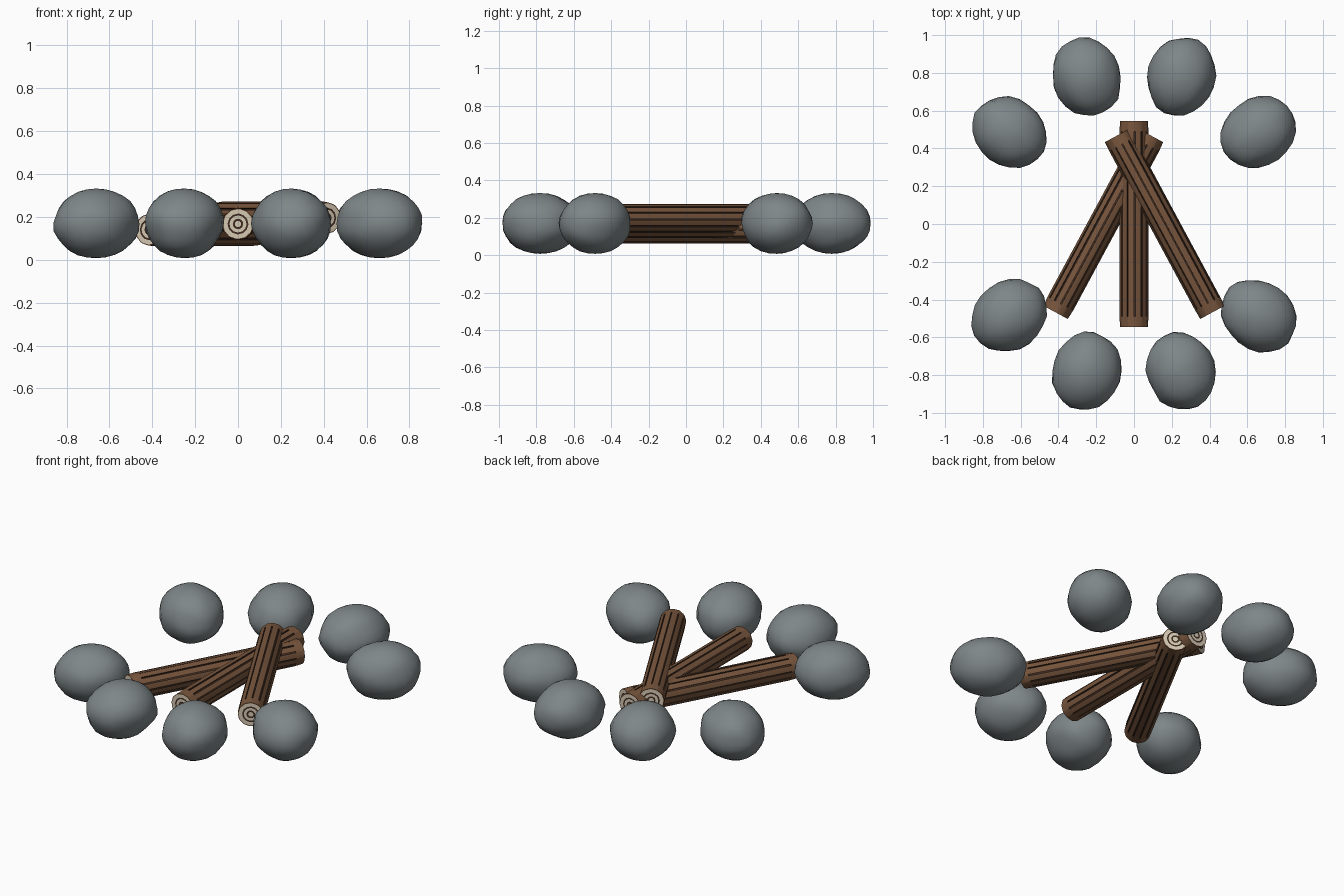
import bpy, bmesh, math, random
from mathutils import Vector, noise

if "Cube" in bpy.data.objects:
    bpy.data.objects.remove(bpy.data.objects["Cube"])


def material(name, rgb):
    m = bpy.data.materials.new(name)
    m.use_nodes = True
    m.diffuse_color = (*rgb, 1)
    shader = next(n for n in m.node_tree.nodes if n.type == "BSDF_PRINCIPLED")
    shader.inputs["Base Color"].default_value = (*rgb, 1)
    shader.inputs["Roughness"].default_value = 0.9
    return m


STONE = material("stone grey", (0.21, 0.24, 0.25))
BARK = material("bark brown", (0.19, 0.093, 0.047))
GROOVE = material("dark bark", (0.05, 0.024, 0.014))
CREAM = material("cut wood", (0.66, 0.58, 0.45))


def finish(name, bm, mats):
    bmesh.ops.recalc_face_normals(bm, faces=bm.faces)
    mesh = bpy.data.meshes.new(name)
    bm.to_mesh(mesh)
    bm.free()
    for m in mats:
        mesh.materials.append(m)
    ob = bpy.data.objects.new(name, mesh)
    bpy.context.collection.objects.link(ob)
    return ob


def smooth(ob, degrees):
    bpy.ops.object.select_all(action="DESELECT")
    ob.select_set(True)
    bpy.context.view_layer.objects.active = ob
    bpy.ops.object.shade_smooth_by_angle(angle=math.radians(degrees))


# Stones: squashed spheres with ridges gathering at the crown
def stone(name, x, y, seed):
    bm = bmesh.new()
    bmesh.ops.create_uvsphere(bm, u_segments=22, v_segments=14, radius=1)
    for v in bm.verts:
        d = v.co.normalized()
        a = math.atan2(d.y, d.x)
        upper = max(0, min(1, d.z + 0.45))
        flank = math.sqrt(max(0, 1 - d.z * d.z))
        ridge = 0.035 * math.cos(11 * a) * upper * min(1, flank * 1.6)
        lump = 0.06 * noise.noise(d * 1.8 + Vector((seed * 7.3, 0, 0)))
        k = 0.99 + ridge + lump * flank
        v.co = Vector((d.x * 0.212 * k, d.y * 0.182 * k, d.z * 0.164 * k))
    ob = finish(name, bm, [STONE])
    ob.location = (x, y, 0.17)
    ob.rotation_euler.z = math.atan2(y, x)
    smooth(ob, 32)


seed = 0
for side, sx in (("left", 1), ("right", -1)):
    for end, sy in (("front", -1), ("back", 1)):
        stone(f"{end}_{side}_inner_stone", sx * 0.25, sy * 0.78, seed)
        stone(f"{end}_{side}_outer_stone", sx * 0.66, sy * 0.485, seed + 1)
        seed += 2


# Logs: a ring-by-ring swept section, with grooves sunk between bark strips
def log(name, start, finish_point, z, seed):
    rnd = random.Random(seed)
    a, b = Vector((*start, z)), Vector((*finish_point, z))
    half = (b - a).length / 2
    strips, radius = 12, 0.073
    wide = math.tau / strips
    angles, groove = [], []
    for i in range(strips):
        gap = wide * rnd.uniform(0.14, 0.26)
        angles += [i * wide, (i + 1) * wide - gap]
        groove += [False, True]
    n = len(angles)
    lift = [rnd.uniform(0, 0.005) for _ in range(strips)]
    bm = bmesh.new()

    def ring(y, raised):
        return [bm.verts.new((math.cos(t) * r, y, math.sin(t) * r))
                for i, t in enumerate(angles)
                for r in [radius + (lift[i // 2] if raised else 0)]]

    rows = [ring(-half, False), ring(-half * 0.9, True),
            ring(half * 0.9, True), ring(half, False)]
    middle = []
    for k in range(3):
        for i in range(n):
            j = (i + 1) % n
            f = bm.faces.new((rows[k][i], rows[k][j], rows[k + 1][j], rows[k + 1][i]))
            if groove[i] and k == 1:
                middle.append(f)
    # Sink and darken each groove
    for f in middle:
        out = f.calc_center_median()
        inward = Vector((-out.x, 0, -out.z)).normalized() * 0.009
        copy = bmesh.ops.extrude_discrete_faces(bm, faces=[f])["faces"][0]
        copy.material_index = 1
        base = [v.co.copy() for v in copy.verts]
        loops = list(copy.verts)
        for v in loops:
            v.co += inward
        for e in copy.edges:
            for g in e.link_faces:
                g.material_index = 1
    # Growth rings on both cut ends
    bands = ((1, 0), (0.94, 2), (0.66, 1), (0.54, 2), (0.33, 1), (0.20, 2))
    for row, y in ((rows[0], -half), (rows[3], half)):
        outer = row
        for k in range(1, len(bands)):
            inner = [bm.verts.new((v.co.x * bands[k][0], y, v.co.z * bands[k][0]))
                     for v in row]
            for i in range(n):
                j = (i + 1) % n
                f = bm.faces.new((outer[i], outer[j], inner[j], inner[i]))
                f.material_index = bands[k - 1][1]
            outer = inner
        bm.faces.new(outer).material_index = 2
    ob = finish(name, bm, [BARK, GROOVE, CREAM])
    ob.location = (a + b) / 2
    d = b - a
    ob.rotation_euler.z = math.atan2(-d.x, d.y)
    smooth(ob, 25)


log("middle_log", (0, -0.545), (0, 0.545), 0.167, 1)
log("left_log", (0.415, -0.468), (-0.09, 0.468), 0.195, 2)
log("right_log", (-0.415, -0.468), (0.09, 0.468), 0.14, 3)
